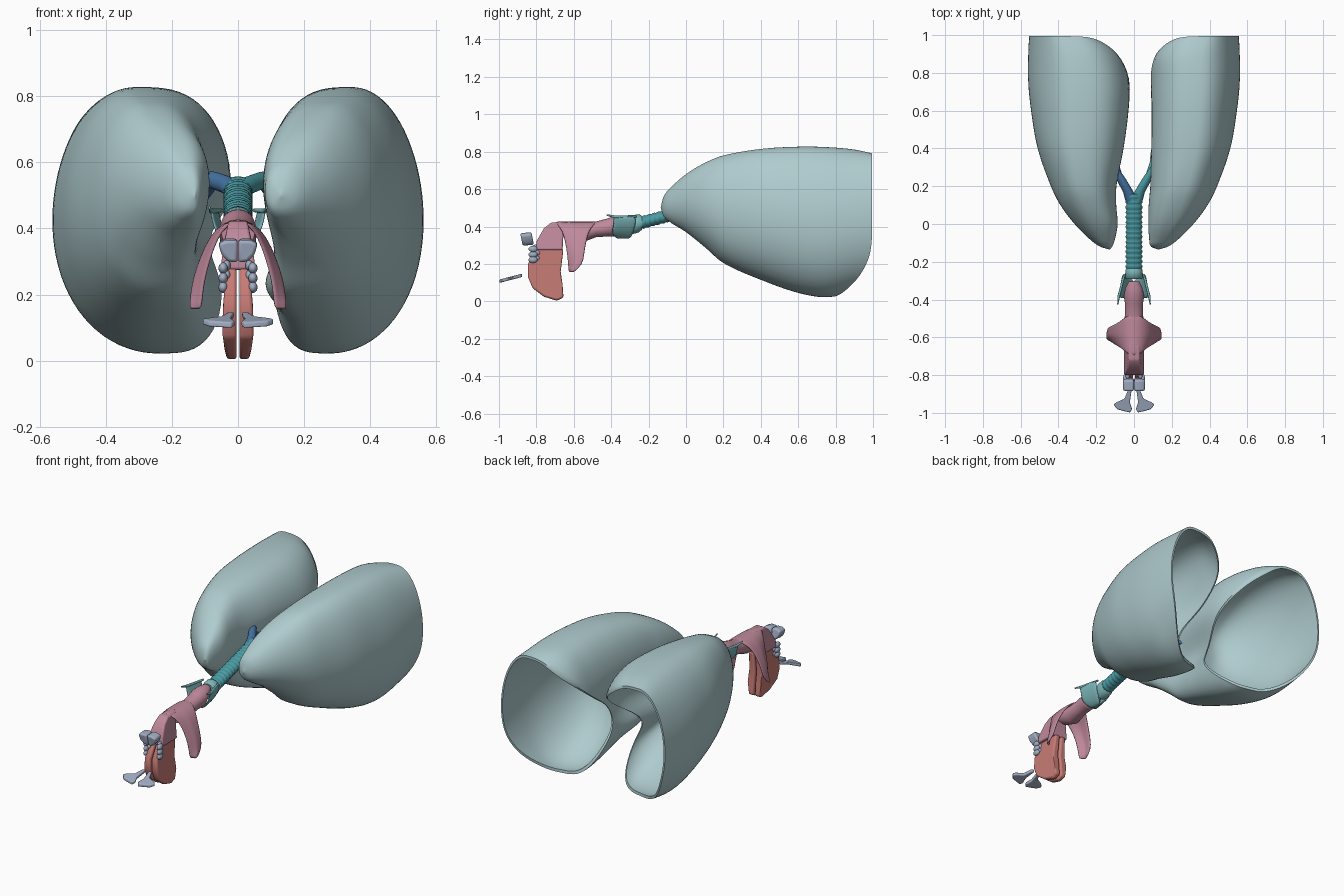
import bpy, bmesh, math
from mathutils import Vector

if "Cube" in bpy.data.objects:
    bpy.data.objects.remove(bpy.data.objects["Cube"])


def mat(name, r, g, b):
    m = bpy.data.materials.new(name)
    m.diffuse_color = (r, g, b, 1)
    m.use_nodes = True
    m.node_tree.nodes["Principled BSDF"].inputs["Base Color"].default_value = m.diffuse_color
    return m


LUNG = mat("lung_teal", .43, .60, .62)
TRACHEA = mat("trachea_teal", .07, .33, .37)
BLUE = mat("bronchus_blue", .06, .18, .38)
LARYNX = mat("larynx_teal", .20, .46, .48)
PINK = mat("pharynx_pink", .52, .25, .33)
RED = mat("nasal_red", .58, .20, .18)
GREY = mat("sinus_grey", .36, .42, .55)


def finish(name, bm, m, angle=50, thick=0, bevel=0, subsurf=0):
    bmesh.ops.remove_doubles(bm, verts=bm.verts, dist=1e-5)
    bmesh.ops.recalc_face_normals(bm, faces=bm.faces)
    me = bpy.data.meshes.new(name)
    bm.to_mesh(me)
    bm.free()
    ob = bpy.data.objects.new(name, me)
    bpy.context.collection.objects.link(ob)
    me.materials.append(m)
    me.polygons.foreach_set("use_smooth", [True] * len(me.polygons))
    if thick:
        s = ob.modifiers.new("thick", 'SOLIDIFY')
        s.thickness, s.offset = thick, 0
    if bevel:
        b = ob.modifiers.new("bevel", 'BEVEL')
        b.width, b.segments = bevel, 3
    if subsurf:
        ob.modifiers.new("sub", 'SUBSURF').levels = subsurf
    bpy.ops.object.select_all(action='DESELECT')
    ob.select_set(True)
    bpy.context.view_layer.objects.active = ob
    bpy.ops.object.shade_smooth_by_angle(angle=math.radians(angle))
    return ob


def loft(name, rings, m, closed=True, caps=True, **kw):
    bm = bmesh.new()
    rows = [[bm.verts.new(p) for p in r] for r in rings]
    n = len(rows[0])
    for a, b in zip(rows, rows[1:]):
        for i in range(n if closed else n - 1):
            j = (i + 1) % n
            bm.faces.new((a[i], a[j], b[j], b[i]))
    if caps:
        bm.faces.new(rows[0])
        bm.faces.new(rows[-1])
    return finish(name, bm, m, **kw)


def curve(table, y):
    # smooth interpolation of table rows keyed on y
    k = max(i for i in range(len(table) - 1) if i == 0 or table[i][0] <= y)
    k0, k3 = max(k - 1, 0), min(k + 2, len(table) - 1)
    p0, p1, p2, p3 = (table[i] for i in (k0, k, k + 1, k3))
    h = p2[0] - p1[0]
    t = min(max((y - p1[0]) / h, 0), 1)
    out = []
    for a, b, c, d in zip(p0[1:], p1[1:], p2[1:], p3[1:]):
        m1 = (c - a) / (p2[0] - p0[0]) * h
        m2 = (d - b) / (p3[0] - p1[0]) * h
        out.append((2*t**3 - 3*t*t + 1)*b + (t**3 - 2*t*t + t)*m1
                   + (3*t*t - 2*t**3)*c + (t**3 - t*t)*m2)
    return out


def gauss(v, c, w):
    return math.exp(-((v - c) / w) ** 2)


# lungs: stations of y, outer x, bottom z, top z, inner x (+x lung), inner x (-x lung)
STATIONS = [(-.135, .131, .498, .502, .129, .129), (-.12, .18, .455, .56, .09, .115),
            (-.08, .235, .42, .61, .08, .10), (0, .315, .37, .68, .075, .085),
            (.1, .39, .29, .74, .075, .09), (.2, .44, .205, .78, .08, .085),
            (.4, .51, .115, .815, .08, .04), (.6, .545, .045, .827, .08, .012),
            (.75, .56, .022, .825, .08, .012), (.9, .56, .05, .812, .09, .06),
            (1.0, .555, .09, .79, .15, .14)]


def lung_point(side, a, y, k=1.0):
    xo, zb, zt, xr, xl = curve(STATIONS, y)
    xi = xr if side > 0 else xl
    c, s = math.cos(a), math.sin(a)          # c=1 medial, s=1 up
    xc, zc = xi * .52 + xo * .48, (zb + zt) / 2
    z = zc + (zt - zb) / 2 * s
    x = xc - (xc - xi) * c ** .62 if c > 0 else xc + (xo - xc) * abs(c) ** .95
    x += .035 * s * min(1, (y + .14) * 2) * (1 - abs(c))
    if c > 0:
        # hollows of the hilum and heart, and the front lip
        x += c * gauss(z, .38, .13) * gauss(y, .45, .28) * (.08 if side < 0 else .05)
        if side > 0:
            x -= .04 * gauss(z, .22, .08) * gauss(y, .31, .14)
    x, z = xc + (x - xc) * k, zc + (z - zc) * k
    return (side * x, y, z)


def rim(a):
    # lower edge: cut back on the front and, deeply, on the inner side
    d = math.atan2(math.sin(a + .35), math.cos(a + .35))
    return .995 - .45 * gauss(d, 0, .75) - .17 * max(0, -math.sin(a)) ** 4


def lung(name, side, dome):
    N, M = 80, 48
    angs = [2 * math.pi * (i + .5) / N for i in range(N)]
    rings = []
    for j in range(M + 1):
        t = (j / M) ** 1.6
        rings.append([lung_point(side, a, -.135 + t * (rim(a) + .135)) for a in angs])
    for j in range(25):                      # deep rounded hollow of the base
        q = j / 24 * math.pi / 2
        k = max(.955 * max(math.cos(q), 0) ** .75, .01)
        rings.append([lung_point(side, a, rim(a) + (dome - rim(a)) * math.sin(q), k)
                      for a in angs])
    loft(name, rings, LUNG, angle=60)


lung("lung_left_of_view", -1, .36)
lung("lung_right_of_view", 1, .40)


def oval_tube(name, path, m, n=28, **kw):
    # path rows: x, y, z, rx, rz
    rings = [[(x + rx * math.cos(2*math.pi*i/n), y, z + rz * math.sin(2*math.pi*i/n))
              for i in range(n)] for x, y, z, rx, rz in path]
    return loft(name, rings, m, **kw)


# ringed windpipe
path = []
for i in range(97):
    t = i / 96
    r = .041 + .003 * (math.sin(t * 16 * 2 * math.pi) > 0)
    path.append((0, -.26 + .42 * t, .415 + .11 * t, r, r * .8))
oval_tube("trachea", path, TRACHEA)

# two main bronchi with their first branches
for side, m in ((-1, BLUE), (1, TRACHEA)):
    oval_tube("bronchus", [(side*.012, .11, .515, .03, .027), (side*.03, .17, .53, .028, .027),
                           (side*.07, .24, .545, .026, .026), (side*.115, .31, .555, .022, .022)], m)
    oval_tube("bronchus_branch", [(side*.07, .23, .545, .018, .018),
                                  (side*.10, .33, .50, .015, .015)], m)

# larynx: cricoid ring and a pair of shield plates with horns
oval_tube("cricoid_cartilage", [(0, -.29, .405, .042, .045), (0, -.275, .412, .047, .05),
                                (0, -.25, .418, .046, .048), (0, -.235, .42, .042, .036)], LARYNX)
for side in (-1, 1):
    rows = [(0, .335, -.37, -.30), (.03, .355, -.395, -.285), (.055, .39, -.395, -.275),
            (.065, .425, -.385, -.265), (.07, .455, -.395, -.27)]
    loft("thyroid_plate", [[(side*(x + .012 - .022*i/4 if x else 0), y0 + (y1-y0)*i/4, z)
                            for i in range(5)] for x, z, y0, y1 in rows],
         LARYNX, closed=False, caps=False, thick=.01, subsurf=1)
    oval_tube("thyroid_horn", [(side*.086, -.425, .462, .003, .004),
                               (side*.08, -.38, .452, .007, .008),
                               (side*.05, -.265, .455, .006, .006)], LARYNX, n=10)

# throat tube
oval_tube("pharynx", [(0, -.305, .435, .028, .02), (0, -.34, .422, .045, .036),
                      (0, -.38, .402, .054, .055), (0, -.42, .395, .048, .048),
                      (0, -.48, .385, .048, .042), (0, -.55, .37, .055, .053),
                      (0, -.63, .385, .05, .042)], PINK)

# side flaps hanging from the throat, leaning in towards the front
rows = [(0, .426, -.70, -.47), (.045, .412, -.69, -.49), (.08, .375, -.66, -.52),
        (.11, .31, -.645, -.535), (.13, .25, -.635, -.545), (.138, .20, -.63, -.55),
        (.142, .155, -.625, -.60)]
arch = [(-x, z, a, b) for x, z, a, b in rows[:0:-1]] + rows
loft("throat_flaps", [[(x * (.78 + .22 * min(1, i / 3)), y0 + (y1-y0)*i/6, z)
                       for i in range(7)] for x, z, y0, y1 in arch],
     PINK, closed=False, caps=False, thick=.012, subsurf=1)


def plate(name, pts, place, m, bevel=.01):
    # prism: outline placed at two depths
    return loft(name, [[place(u, v, 0) for u, v in pts], [place(u, v, 1) for u, v in pts]],
                m, bevel=bevel, angle=40)


# nasal roof and the lower nasal plates
plate("nasal_roof", [(-.80, .275), (-.80, .32), (-.76, .39), (-.72, .422), (-.64, .425),
                     (-.64, .385), (-.655, .36), (-.66, .275)],
      lambda y, z, d: ((2*d - 1) * (.053 - max(0, z - .3) * .2), y, z), PINK, .008)
for side in (-1, 1):
    plate("nasal_plate", [(-.80, .28), (-.845, .20), (-.845, .13), (-.82, .07), (-.76, .025),
                          (-.69, .003), (-.655, .02), (-.66, .09), (-.67, .16), (-.655, .28)],
          lambda y, z, d: (side * (.004 + d * (.048 - max(0, z - .08) * .08
                                               - max(0, .08 - z) * .25)), y, z), RED)


def blob(name, loc, r):
    bm = bmesh.new()
    bmesh.ops.create_uvsphere(bm, u_segments=16, v_segments=10, radius=1)
    bmesh.ops.scale(bm, vec=r, verts=bm.verts)
    bmesh.ops.translate(bm, vec=loc, verts=bm.verts)
    finish(name, bm, GREY)


# sinuses: cell clusters, brow pair and cheek wings
for side in (-1, 1):
    for z in (.28, .25, .222):
        blob("sinus_cell", (side*.045, -.818, z), (.014, .024, .017))
        blob("sinus_cell", (side*.034, -.802, z + .008), (.012, .022, .016))
    plate("brow_sinus", [(.001, .368), (.035, .368), (.06, .358), (.05, .325),
                         (.03, .303), (.001, .30)],
          lambda x, z, d: (side * x, -.885 + d * .06 + (.36 - z) * .2, z - .004 + d * .006), GREY)
    plate("cheek_sinus", [(.012, -.875), (.032, -.88), (.05, -.925), (.095, -.945),
                          (.108, -.957), (.09, -.98), (.055, -.99), (.02, -.998), (.01, -.98),
                          (.022, -.945)],
          lambda x, y, d: (side * x, y, .098 + (y + 1) * .26 + d * .018), GREY, .005)
